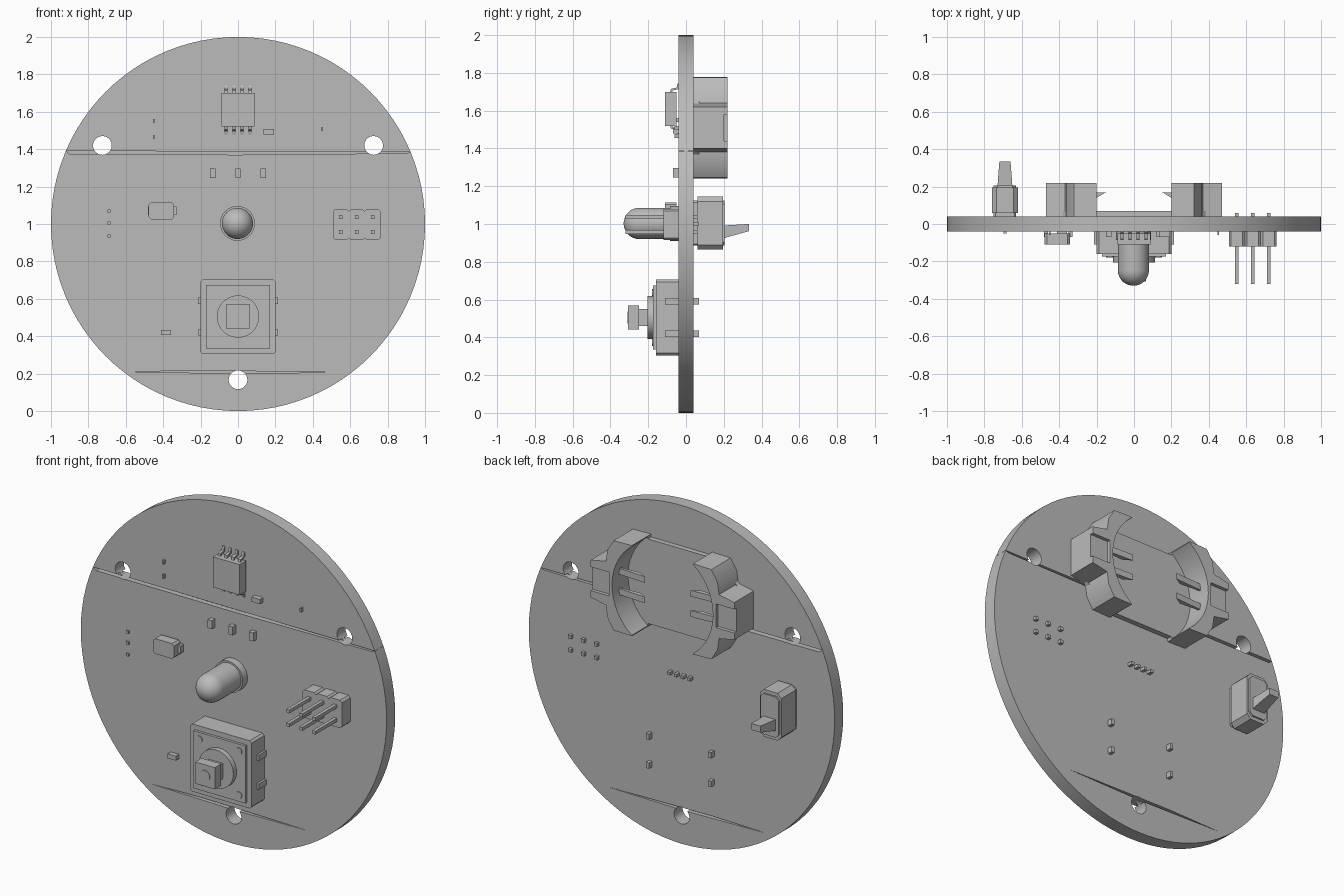
import bpy, bmesh
from math import cos, sin, pi

cube = bpy.data.objects.get("Cube")
if cube:
    bpy.data.objects.remove(cube, do_unlink=True)

grey = bpy.data.materials.new("plain grey")
grey.use_nodes = True
GREY = (0.5, 0.5, 0.5, 1)
grey.diffuse_color = GREY
grey.node_tree.nodes["Principled BSDF"].inputs["Base Color"].default_value = GREY


def finish(name, bm, smooth=False):
    bmesh.ops.recalc_face_normals(bm, faces=bm.faces)
    mesh = bpy.data.meshes.new(name)
    bm.to_mesh(mesh)
    bm.free()
    mesh.materials.append(grey)
    obj = bpy.data.objects.new(name, mesh)
    bpy.context.scene.collection.objects.link(obj)
    if smooth:
        smooth_edges(obj)
    return obj


def smooth_edges(obj):
    bpy.ops.object.select_all(action='DESELECT')
    obj.select_set(True)
    bpy.context.view_layer.objects.active = obj
    bpy.ops.object.shade_smooth_by_angle(angle=0.6)


def loft(name, rings, smooth=False):
    """Skin a stack of equal-length rings and cap both ends."""
    bm = bmesh.new()
    loops = [[bm.verts.new(p) for p in ring] for ring in rings]
    n = len(loops[0])
    for a, b in zip(loops, loops[1:]):
        for i in range(n):
            j = (i + 1) % n
            bm.faces.new((a[i], a[j], b[j], b[i]))
    bm.faces.new(loops[0])
    bm.faces.new(loops[-1])
    return finish(name, bm, smooth)


def prism(name, outline, y0, y1):
    """Extrude an x-z outline along y."""
    return loft(name, [[(x, y, z) for x, z in outline] for y in (y0, y1)])


def box(name, x, z, w, h, y0, y1):
    """Box centred on x, z."""
    a, b = w / 2, h / 2
    return prism(name, [(x - a, z - b), (x + a, z - b), (x + a, z + b), (x - a, z + b)], y0, y1)


def chamfer_box(name, x, z, w, h, c, y0, y1):
    a, b = w / 2, h / 2
    pts = [(a - c, -b), (a, c - b), (a, b - c), (a - c, b),
           (c - a, b), (-a, b - c), (-a, c - b), (c - a, -b)]
    return prism(name, [(x + p, z + q) for p, q in pts], y0, y1)


def lathe(name, x, z, profile, n=40):
    """Turn (radius, y) pairs about the y direction."""
    rings = [[(x + r * cos(2 * pi * i / n), y, z + r * sin(2 * pi * i / n)) for i in range(n)]
             for r, y in profile]
    return loft(name, rings, True)


def cut(target, cutters):
    for c in cutters:
        mod = target.modifiers.new("cut", 'BOOLEAN')
        mod.operation = 'DIFFERENCE'
        mod.solver = 'EXACT'
        mod.object = c
    deps = bpy.context.evaluated_depsgraph_get()
    mesh = bpy.data.meshes.new_from_object(target.evaluated_get(deps))
    target.modifiers.clear()
    target.data = mesh
    for c in cutters:
        bpy.data.objects.remove(c, do_unlink=True)
    smooth_edges(target)


# Round board with mounting holes and thin grooves on both faces
F, B = -0.04, 0.04
board = lathe("round_board", 0, 1, [(1, F), (1, B)], 96)
cutters = [lathe("hole_cutter", x, z, [(0.05, -0.1), (0.05, 0.1)], 32)
           for x, z in ((-0.725, 1.42), (0.725, 1.42), (0, 0.167))]
upper = [(-0.92, 1.39), (0.93, 1.386), (0.9, 1.378), (0, 1.37), (-0.9, 1.374)]
lower = [(-0.55, 0.21), (-0.2, 0.217), (0.49, 0.207), (0, 0.2)]
for outline in (upper, lower):
    cutters += [prism("groove_cutter", outline, -0.06, -0.01),
                prism("groove_cutter", outline, 0.01, 0.06)]
cut(board, cutters)

# Eight-legged chip
box("chip_body", 0, 1.61, 0.175, 0.18, -0.11, -0.05)
for x in (-0.065, -0.022, 0.022, 0.065):
    for s in (-1, 1):
        path = [(0.085, -0.085), (0.105, -0.08), (0.112, -0.05), (0.134, -0.045),
                (0.134, -0.035), (0.104, -0.04), (0.097, -0.07), (0.085, -0.075)]
        loft("chip_leg", [[(x + d, y, 1.61 + s * q) for q, y in path] for d in (-0.008, 0.008)])

# Small surface parts
for x in (-0.135, 0, 0.135):
    box("small_capacitor", x, 1.272, 0.028, 0.05, -0.07, F)
box("upper_resistor", 0.165, 1.493, 0.056, 0.028, -0.07, F)
box("lower_resistor", -0.385, 0.42, 0.054, 0.026, -0.07, F)
for x, z in ((-0.45, 1.55), (-0.45, 1.465), (0.45, 1.508)):
    box("holder_pin_tip", x, z, 0.009, 0.022, -0.06, F)

# Diode
chamfer_box("diode_body", -0.41, 1.07, 0.135, 0.09, 0.012, -0.11, -0.05)
for s in (-1, 1):
    box("diode_leg", -0.405 + s * 0.066, 1.07, 0.022, 0.045, -0.07, F)

# Domed lamp with flange and four leads
R = 0.083
dome = [(R * cos(t * pi / 18), -0.247 - R * sin(t * pi / 18)) for t in range(9)]
lathe("lamp_dome", -0.003, 1.003, [(R, F)] + dome + [(0.004, -0.33)])
lathe("lamp_flange", -0.003, 1.003, [(0.093, F), (0.093, -0.085)])
for x in (-0.066, -0.022, 0.022, 0.066):
    box("lamp_lead", x, 1.0, 0.018, 0.018, 0, 0.07)

# Six-pin header
for x in (0.55, 0.635, 0.72):
    chamfer_box("header_block", x, 0.997, 0.086, 0.165, 0.012, -0.12, F)
    for z in (0.957, 1.037):
        box("header_pin", x, z, 0.02, 0.02, -0.32, 0.06)

# Push button
Z = 0.505
chamfer_box("button_base", 0, Z, 0.4, 0.4, 0.012, -0.16, F)
box("button_cover", 0, Z, 0.34, 0.34, -0.175, -0.16)
lathe("button_collar", 0, Z, [(0.113, -0.17), (0.113, -0.205)])
box("button_neck", 0, Z, 0.09, 0.09, -0.25, -0.2)
box("button_cap", 0, Z, 0.128, 0.128, -0.308, -0.248)
lathe("button_dimple", 0, Z, [(0.032, -0.3), (0.032, -0.311)])
for sx in (-1, 1):
    for sz in (-1, 1):
        lathe("button_rivet", sx * 0.13, Z + sz * 0.13, [(0.02, -0.17), (0.02, -0.18)], 20)
        box("button_leg", sx * 0.203, Z + sz * 0.085, 0.02, 0.034, -0.11, 0.07)

# Coin cell holder on the back: plate, two end clips and spring leaves
C = 1.51
chamfer_box("holder_plate", 0, C, 0.8, 0.5, 0.14, B, 0.07)
half = [(0.47, 0), (0.47, 0.11), (0.37, 0.13), (0.36, 0.2), (0.32, 0.265), (0.2, 0.268), (0.2, 0)]
for s in (-1, 1):
    outline = half[:-1] + [(x, -q) for x, q in half[-2:0:-1]]
    clip = prism("holder_clip", [(s * x, C + q) for x, q in outline], B, 0.22)
    cut(clip, [lathe("coin_cutter", 0, C, [(0.33, 0.07), (0.33, 0.3)], 64),
               box("tab_notch_cutter", s * 0.42, C, 0.14, 0.14, 0.2, 0.3)])
    for d in (-0.06, 0.06):
        leaf = [(0.34, 0.16), (0.15, 0.17), (0.2, 0.14), (0.34, 0.15)]
        loft("spring_leaf", [[(s * x, y, C + d + w) for x, y in leaf] for w in (-0.018, 0.018)])

# Slide switch on the back
X = -0.69
chamfer_box("switch_foot", X, 1.005, 0.12, 0.24, 0.01, B, 0.065)
chamfer_box("switch_body", X, 1.005, 0.14, 0.28, 0.025, 0.06, 0.195)
chamfer_box("switch_top", X, 1.005, 0.12, 0.24, 0.02, 0.195, 0.205)
lever = [(0.2, 0.925, 0.04), (0.2, 0.992, 0.04), (0.333, 1.0, 0.03), (0.333, 0.962, 0.03)]
loft("switch_lever", [[(X + s * w, y, z) for y, z, w in lever] for s in (-1, 1)])
for z in (0.935, 1.005, 1.07):
    box("switch_pin", X, z, 0.016, 0.016, -0.05, 0.08)
